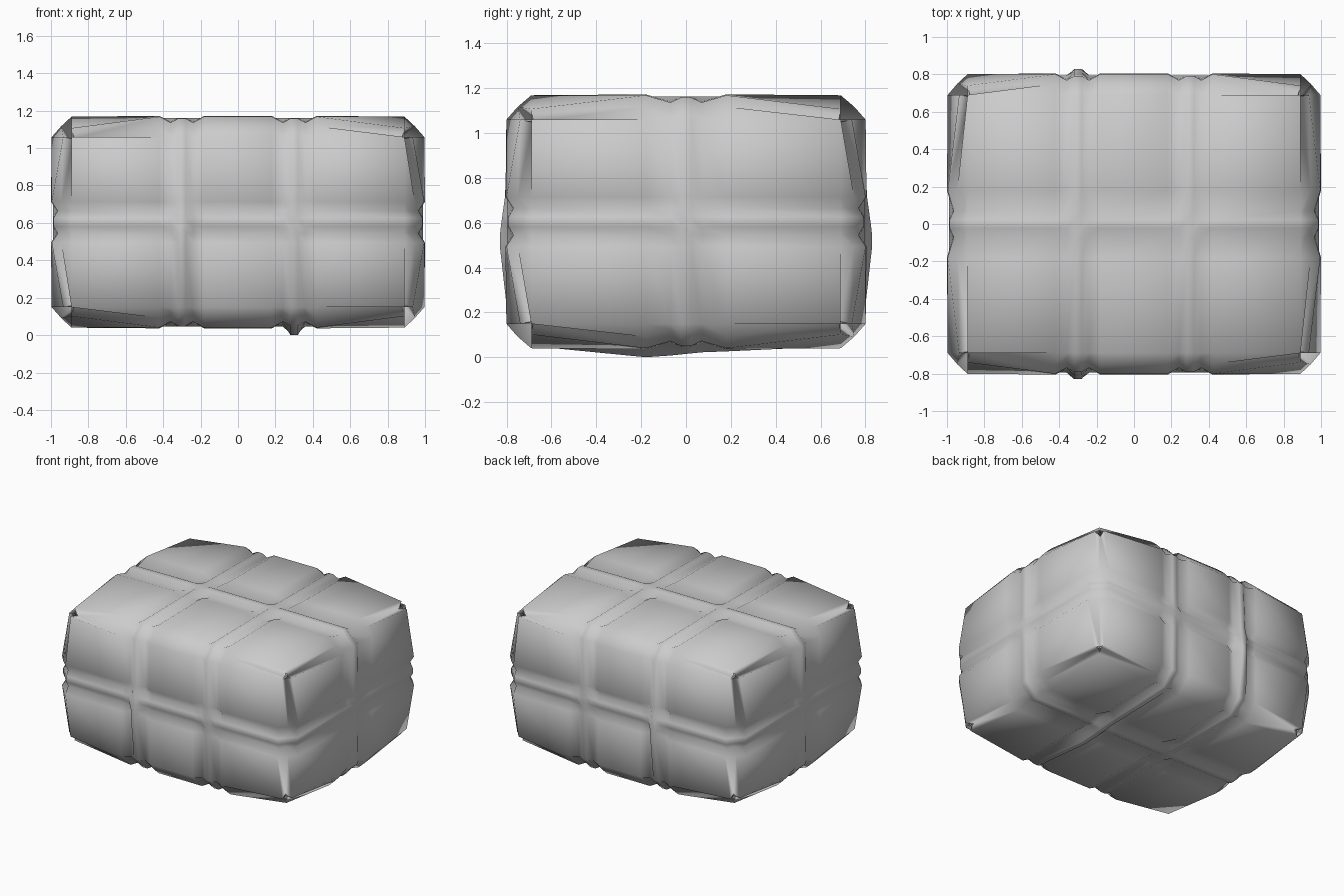
import bpy
import bmesh
from mathutils import Vector

if "Cube" in bpy.data.objects:
    bpy.data.objects.remove(bpy.data.objects["Cube"])

HALF = (1.0, 0.805, 0.568)              # half sizes of the bale body
CENTRE_Z = 0.614
STRAPS = ((-0.3, 0.3), (0.0,), (0.0,))  # strap planes on each axis
# ridge, groove and shoulder offsets for the straps on each axis
BANDS = ((0.02, 0.06, 0.12), (0.022, 0.07, 0.18), (0.022, 0.06, 0.11))
RIM = (0.89, 0.69, 0.455)               # where the rounding begins
RIDGE, GROOVE = 0.01, 0.032


def strap_depth(p, face):
    depth = 0.0
    for a in range(3):
        if a == face:
            continue
        off = min(abs(p[a] - s) for s in STRAPS[a])
        if off < BANDS[a][0] + 1e-3:
            return RIDGE
        if off < BANDS[a][1] + 1e-3:
            depth = GROOVE
    return depth


def shape(p):
    on = [a for a in range(3) if abs(abs(p[a]) - HALF[a]) < 1e-4]
    near = [a for a in range(3) if abs(p[a]) > RIM[a] - 1e-3]
    # inset grows from face to edge to corner
    if len(on) == 3:
        inset = 0.165
    elif len(on) == 2:
        inset = 0.125 if len(near) == 3 else 0.055
    else:
        inset = (0.0, 0.0, 0.004, 0.065)[len(near)]
    q = p.copy()
    for a in on:
        d = inset + strap_depth(p, a)
        q[a] -= d if p[a] > 0 else -d
    return q


# Bale: box sliced along the straps and the rounded rim
bm = bmesh.new()
bmesh.ops.create_cube(bm, size=2)
bmesh.ops.scale(bm, vec=HALF, verts=bm.verts)
for axis in range(3):
    normal = Vector((0, 0, 0))
    normal[axis] = 1
    cuts = [-RIM[axis], RIM[axis]]
    for s in STRAPS[axis]:
        cuts += [s + side * o for o in BANDS[axis] for side in (-1, 1)]
    for c in cuts:
        bmesh.ops.bisect_plane(bm, geom=bm.verts[:] + bm.edges[:] + bm.faces[:],
                               plane_co=normal * c, plane_no=normal)
for v, q in [(v, shape(v.co)) for v in bm.verts]:
    v.co = q

# Straps bulge out a little on the front, back and underside
for target, push in (((0.3, -0.18, -HALF[2]), (0, 0, -0.046)),
                     ((0.3, 0.18, -HALF[2]), (0, 0, -0.02)),
                     ((-0.3, -HALF[1], -0.1), (0, -0.035, 0)),
                     ((-0.3, HALF[1], -0.1), (0, 0.035, 0))):
    for v in bm.verts:
        d = v.co - Vector(target)
        if abs(d.x) < 0.03 and d.length < 0.3:
            v.co += Vector(push) * (1 - max(0, d.length - 0.05) / 0.25)

# Settle exactly on the ground
bmesh.ops.translate(bm, verts=bm.verts, vec=(0, 0, -min(v.co.z for v in bm.verts)))
bmesh.ops.recalc_face_normals(bm, faces=bm.faces)
mesh = bpy.data.meshes.new("strapped_bale")
bm.to_mesh(mesh)
bm.free()
mesh.shade_smooth()
bale = bpy.data.objects.new("strapped_bale", mesh)
bpy.context.collection.objects.link(bale)
